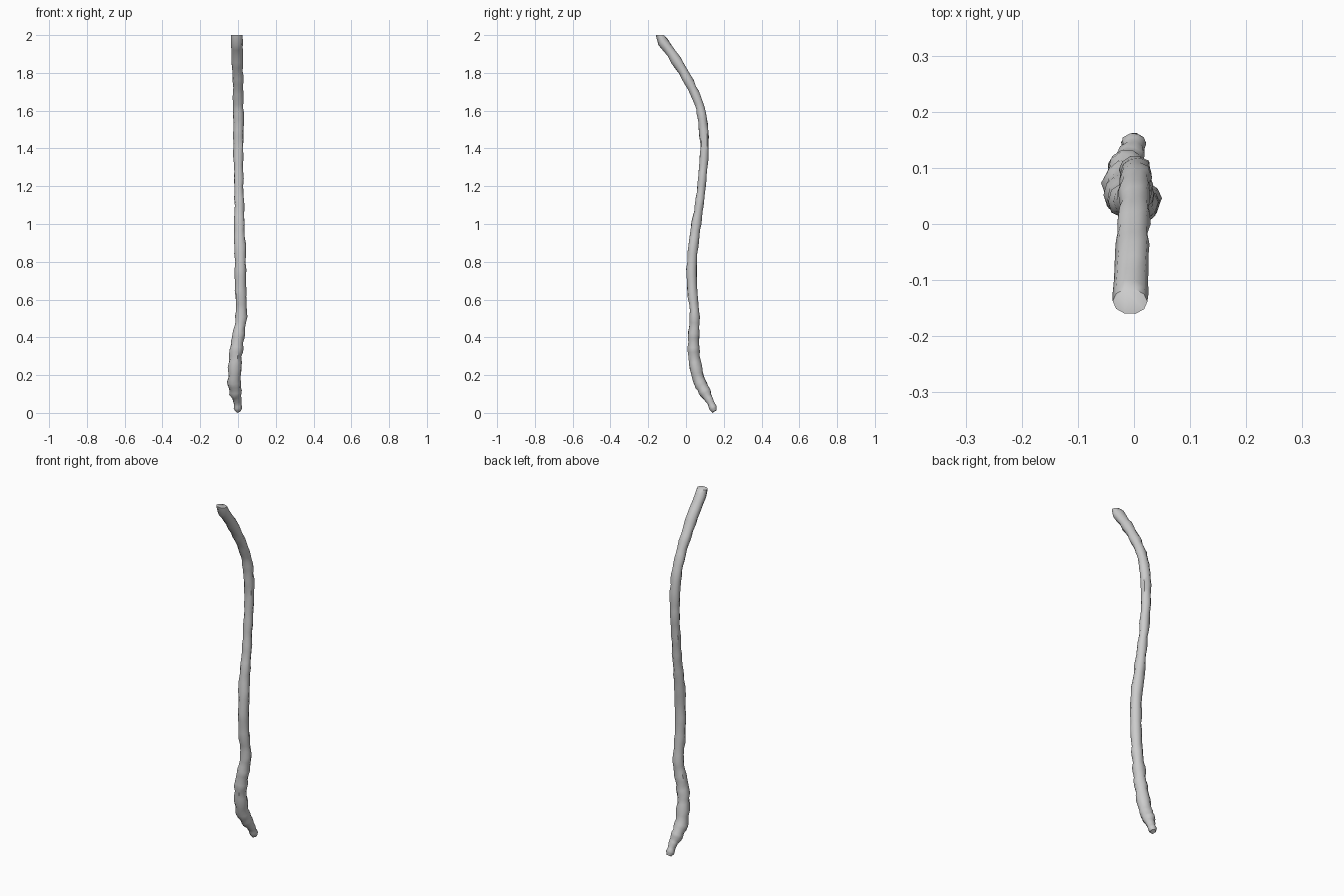
import bpy, bmesh, math, random
from mathutils import Vector

if "Cube" in bpy.data.objects:
    bpy.data.objects.remove(bpy.data.objects["Cube"])

random.seed(4)
SIDES, STEPS = 10, 4

# spine stations, bottom to top: x, y, z, radius
STATIONS = [
    (0.000, 0.145, 0.022, 0.021),
    (-0.004, 0.125, 0.065, 0.022),
    (-0.014, 0.097, 0.115, 0.033),
    (-0.020, 0.065, 0.185, 0.034),
    (-0.013, 0.043, 0.30, 0.033),
    (0.000, 0.041, 0.40, 0.032),
    (0.017, 0.046, 0.51, 0.028),
    (0.014, 0.034, 0.65, 0.028),
    (0.013, 0.031, 0.80, 0.029),
    (0.007, 0.050, 0.97, 0.028),
    (0.007, 0.070, 1.10, 0.024),
    (0.003, 0.086, 1.24, 0.024),
    (0.002, 0.097, 1.39, 0.025),
    (0.003, 0.091, 1.53, 0.027),
    (0.001, 0.067, 1.64, 0.026),
    (0.000, 0.017, 1.75, 0.027),
    (-0.003, -0.055, 1.87, 0.029),
    (-0.007, -0.138, 1.985, 0.030),
]


def spline(a, b, c, d, t):
    return tuple(0.5 * (2*q + (r-p)*t + (2*p-5*q+4*r-s)*t*t + (3*q-p-3*r+s)*t**3)
                 for p, q, r, s in zip(a, b, c, d))


# smooth the stations into a dense spine
n = len(STATIONS)
spine = []
for i in range(n - 1):
    quad = [STATIONS[min(max(i + k, 0), n - 1)] for k in (-1, 0, 1, 2)]
    spine += [spline(*quad, j / STEPS) for j in range(STEPS)]
spine.append(STATIONS[-1])

bm = bmesh.new()
rings = []


def add_ring(center, tangent, radius, rough):
    side = Vector((1, 0, 0))
    up = tangent.cross(side).normalized()
    side = up.cross(tangent).normalized()
    ring = []
    for k in range(SIDES):
        a = math.tau * k / SIDES
        r = radius * (1 + rough * random.uniform(-1, 1))
        ring.append(bm.verts.new(center + side * math.cos(a) * r * 1.03 + up * math.sin(a) * r * 0.95))
    rings.append(ring)


# knobbly bark-like tube
for i, s in enumerate(spine):
    p = Vector(s[:3])
    tangent = (Vector(spine[min(i+1, len(spine)-1)][:3]) - Vector(spine[max(i-1, 0)][:3])).normalized()
    if i == 0:
        add_ring(p - tangent * 0.014, tangent, s[3] * 0.65, 0)
    last = i == len(spine) - 1
    knob = 1 + 0.06 * math.sin(i * 1.9) * (not last)
    add_ring(p, tangent, s[3] * knob, 0 if last else 0.08)

for a, b in zip(rings, rings[1:]):
    for k in range(SIDES):
        m = (k + 1) % SIDES
        bm.faces.new((a[k], a[m], b[m], b[k]))
bm.faces.new(rings[0])
bm.faces.new(rings[-1])

# level cut at the top end, rounded tip resting on the ground
for v in rings[-1]:
    v.co.z = 2.0
for v in rings[0]:
    v.co.z = max(v.co.z, 0)
min(rings[0], key=lambda v: v.co.z).co.z = 0
bmesh.ops.recalc_face_normals(bm, faces=bm.faces)

mesh = bpy.data.meshes.new("wooden_staff")
bm.to_mesh(mesh)
bm.free()
staff = bpy.data.objects.new("wooden_staff", mesh)
bpy.context.collection.objects.link(staff)
bpy.context.view_layer.objects.active = staff
staff.select_set(True)
bpy.ops.object.shade_smooth_by_angle(angle=math.radians(50))
